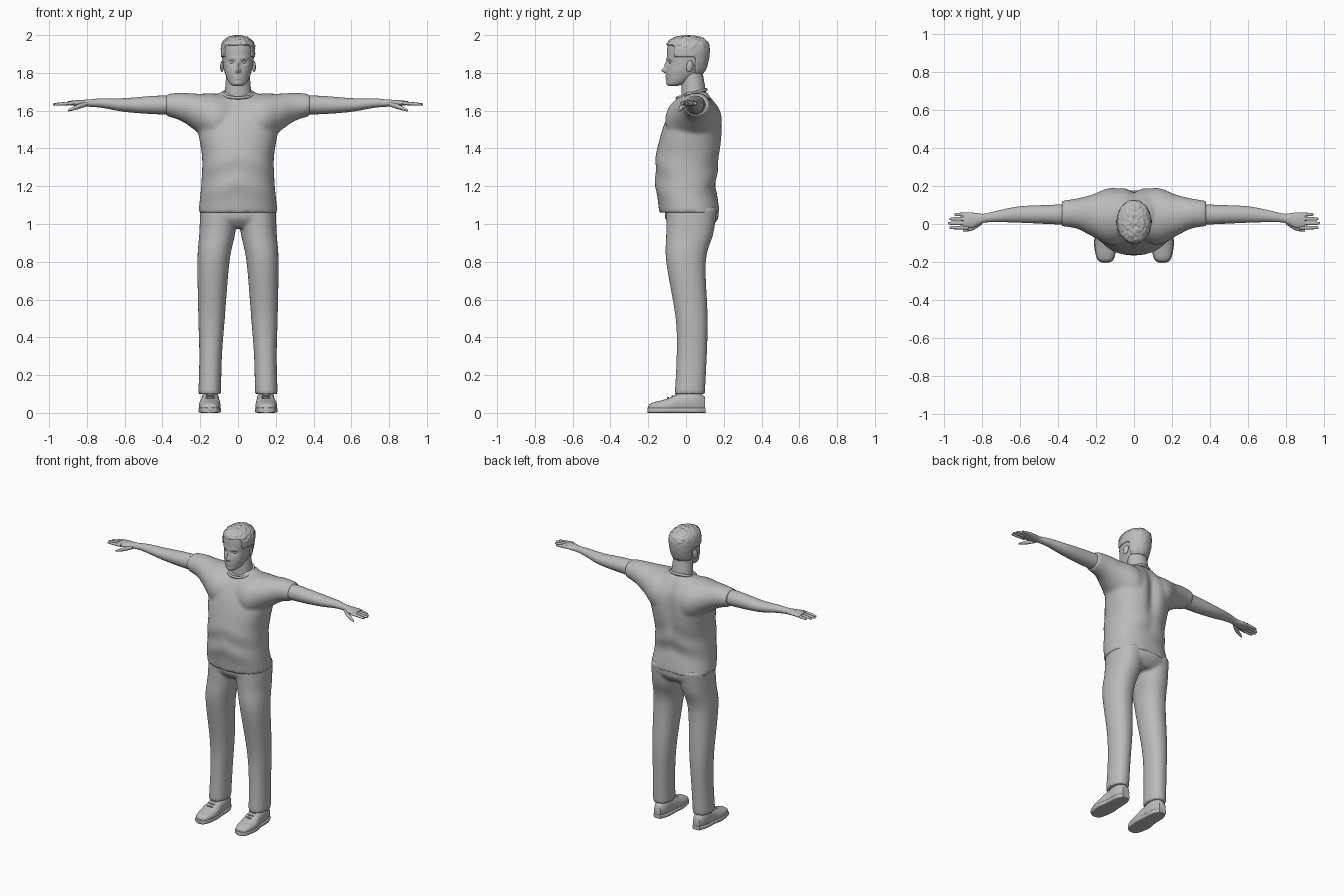
import bpy, bmesh
from math import sin, cos, pi, exp, copysign, radians
from mathutils import Vector, noise

default_cube = bpy.data.objects.get("Cube")
if default_cube:
    bpy.data.objects.remove(default_cube)

colour = (0.5, 0.5, 0.5, 1)
grey = bpy.data.materials.new("plain grey")
grey.use_nodes = True
grey.diffuse_color = colour
grey.node_tree.nodes["Principled BSDF"].inputs["Base Color"].default_value = colour


def spline(rows, steps):
    """Smooth the rows with a Catmull-Rom curve."""
    smooth_rows = []
    for i in range(len(rows) - 1):
        before, start = rows[max(i - 1, 0)], rows[i]
        end, after = rows[i + 1], rows[min(i + 2, len(rows) - 1)]
        for step in range(steps):
            t = step / steps
            smooth_rows.append([
                b + t / 2 * (c - a + t * (2 * a - 5 * b + 4 * c - d + t * (3 * (b - c) + d - a)))
                for a, b, c, d in zip(before, start, end, after)])
    return smooth_rows + [rows[-1]]


def loft(bm, rows, axis="z", side=1, segments=40, steps=6, power=2.0):
    """Skin rings along an axis; a row is position, two centres, two radii."""
    rings = []
    for along, centre_a, centre_b, radius_a, radius_b in spline(rows, steps):
        ring = []
        for k in range(segments):
            c, s = cos(2 * pi * k / segments), sin(2 * pi * k / segments)
            a = centre_a + radius_a * copysign(abs(c) ** (2 / power), c)
            b = centre_b + radius_b * copysign(abs(s) ** (2 / power), s)
            x, y, z = {"z": (a, b, along), "x": (along, a, b), "y": (a, along, b)}[axis]
            ring.append(bm.verts.new((x * side, y, max(z, 0))))
        rings.append(ring)
    for lower, upper in zip(rings, rings[1:]):
        for k in range(segments):
            bm.faces.new((lower[k - 1], lower[k], upper[k], upper[k - 1]))
    bm.faces.new(rings[0])
    bm.faces.new(rings[-1])
    bmesh.ops.recalc_face_normals(bm, faces=bm.faces[:])


def dress(obj, name):
    """Name the part, give it the material and shade it smooth."""
    obj.name = name
    mesh = obj.data
    mesh.materials.append(grey)
    mesh.polygons.foreach_set("use_smooth", [True] * len(mesh.polygons))
    mesh.set_sharp_from_angle(angle=radians(55))
    return obj


def finish(bm, name):
    mesh = bpy.data.meshes.new(name)
    bm.to_mesh(mesh)
    bm.free()
    obj = bpy.data.objects.new(name, mesh)
    bpy.context.collection.objects.link(obj)
    return dress(obj, name)


def fuse(obj):
    """Blend overlapping lofts into one soft cloth surface."""
    remesh = obj.modifiers.new("fuse", "REMESH")
    remesh.mode = "VOXEL"
    remesh.voxel_size = .01
    remesh.use_smooth_shade = True
    soften = obj.modifiers.new("soften", "SMOOTH")
    soften.iterations = 5


def ball(name, place, size, turn=(0, 0, 0)):
    bpy.ops.mesh.primitive_uv_sphere_add(segments=24, ring_count=14, location=place, rotation=turn)
    bpy.context.object.scale = size
    dress(bpy.context.object, name)


def bell(distance, width):
    return exp(-(distance / width) ** 2)


# Shirt: torso with a spine groove and folds, fused with two sleeves
torso = [(1.06, 0, .02, .21, .16), (1.2, 0, 0, .195, .16), (1.35, 0, .01, .19, .17),
         (1.5, 0, .035, .21, .16), (1.6, 0, .05, .19, .13), (1.7, 0, .055, .09, .06)]
sleeve = [(0, .045, 1.54, .12, .14), (.12, .04, 1.55, .15, .14), (.22, .045, 1.59, .11, .1),
          (.3, .055, 1.62, .08, .075), (.38, .055, 1.63, .067, .058)]
bm = bmesh.new()
loft(bm, torso, segments=64, steps=9, power=2.3)
for vert in bm.verts:
    x, y, z = vert.co
    if y > .05:
        vert.co.y -= .03 * bell(x, .035) * bell(z - 1.5, .17)
    vert.co.y += .005 * sin(z * 40 + abs(x) * 16) * bell(z - 1.25, .12)
for side in (1, -1):
    loft(bm, sleeve, "x", side)
fuse(finish(bm, "shirt"))

# Ribbed collar, lower at the front
bpy.ops.mesh.primitive_torus_add(major_segments=48, minor_segments=10, major_radius=.08,
                                 minor_radius=.008, location=(0, .03, 1.69), rotation=(.28, 0, 0))
dress(bpy.context.object, "collar")

# Trousers: two legs fused with the pelvis
leg = [(.1, .15, .02, .06, .08), (.3, .145, .03, .06, .08), (.5, .14, .03, .07, .085),
       (.8, .13, 0, .085, .105), (.95, .11, .02, .095, .125), (1.08, .1, .03, .1, .135)]
pelvis = [(.98, 0, .03, .1, .1), (1.03, 0, .03, .19, .14), (1.1, 0, .03, .195, .14)]
bm = bmesh.new()
loft(bm, pelvis, power=2.3)
for side in (1, -1):
    loft(bm, leg, "z", side, power=2.2)
fuse(finish(bm, "trousers"))

# Neck
bm = bmesh.new()
loft(bm, [(1.6, 0, .045, .085, .07), (1.7, 0, .04, .07, .065), (1.82, 0, .03, .06, .055)])
finish(bm, "neck")

# Head, with the features pushed out of or into the front
skull = [(1.73, 0, -.07, .02, .02), (1.745, 0, -.05, .045, .05), (1.8, 0, -.01, .07, .095),
         (1.85, 0, .005, .08, .105), (1.92, 0, .01, .085, .11), (1.96, 0, .01, .075, .1),
         (1.985, 0, .01, .045, .06), (1.992, 0, .01, .01, .01)]
# Each feature: distance from the middle, height, width, tallness, push
features = {
    "nose tip": (0, 1.813, .012, .013, .024),
    "nose bridge": (0, 1.842, .009, .022, .013),
    "eye socket": (.032, 1.857, .017, .011, -.011),
    "brow": (.028, 1.877, .026, .008, .005),
    "upper lip": (0, 1.781, .02, .005, .006),
    "lower lip": (0, 1.768, .017, .005, .006),
    "chin": (0, 1.745, .022, .011, .005),
}
bm = bmesh.new()
loft(bm, skull, segments=96, steps=10, power=2.1)
scalp = bm.copy()
for vert in bm.verts:
    x, y, z = vert.co
    if y < 0:
        for offset, height, width, tallness, push in features.values():
            vert.co.y -= push * bell(abs(x) - offset, width) * bell(z - height, tallness)
finish(bm, "head")


# Short rough hair: the scalp lifted and trimmed to the hairline
def below_hairline(face):
    place = face.calc_center_median()
    hairline = 1.945 if place.y < -.06 else 1.885 if place.y < .048 else 1.8
    return place.z < hairline


bmesh.ops.delete(scalp, geom=[f for f in scalp.faces if below_hairline(f)], context="FACES")
scalp.normal_update()
for vert in scalp.verts:
    roughness = .006 if vert.co.z > 1.93 else .002
    vert.co += vert.normal * (.006 + roughness * noise.noise(vert.co * 75))
shell = finish(scalp, "hair").modifiers.new("thickness", "SOLIDIFY")
shell.thickness = .009

# Paired parts
arm = [(.33, .05, 1.63, .055, .05), (.45, .05, 1.63, .05, .048), (.6, .05, 1.63, .043, .036),
       (.72, .04, 1.64, .03, .025), (.79, .03, 1.64, .024, .019), (.85, .02, 1.64, .04, .016),
       (.9, .02, 1.64, .04, .01)]
thumb = [(.8, .01, 1.635, .012, .012), (.85, -.02, 1.62, .014, .013), (.9, -.035, 1.6, .005, .005)]
shoe = [(-.2, .15, .025, .015, .01), (-.18, .15, .03, .042, .023), (-.1, .15, .035, .057, .04),
        (-.03, .147, .05, .05, .056), (.05, .147, .058, .045, .064), (.1, .147, .045, .025, .04)]
for side, word in ((1, "left"), (-1, "right")):
    # Arm with a thumb and four fingers, the middle ones longest
    bm = bmesh.new()
    loft(bm, arm, "x", side)
    loft(bm, thumb, "x", side, segments=16)
    for i in range(4):
        y = .05 - .023 * i
        tip = .98 - .008 * (i - 2) ** 2
        loft(bm, [(.87, y, 1.64, .011, .01), (tip - .015, y, 1.634, .008, .007),
                  (tip, y, 1.632, .002, .002)], "x", side, segments=16)
    finish(bm, f"{word}_arm")

    # Eye and ear
    ball(f"{word}_eye", (side * .032, -.078, 1.856), (.012, .012, .008))
    ball(f"{word}_ear", (side * .084, .02, 1.835), (.009, .019, .031), (-.2, 0, side * .35))

    # Shoe upper, a thin sole following its outline, and laces
    bm = bmesh.new()
    loft(bm, shoe, "y", side, power=2.3)
    finish(bm, f"{word}_shoe")
    bm = bmesh.new()
    outline = [(y * 1.02, x, .014, width * 1.06, .014) for y, x, _, width, _ in shoe]
    loft(bm, outline, "y", side, power=5)
    finish(bm, f"{word}_sole")
    for i in range(3):
        ball(f"{word}_lace_{i + 1}", (side * .147, -.095 + i * .022, .08 + i * .009),
             (.024, .005, .005))
